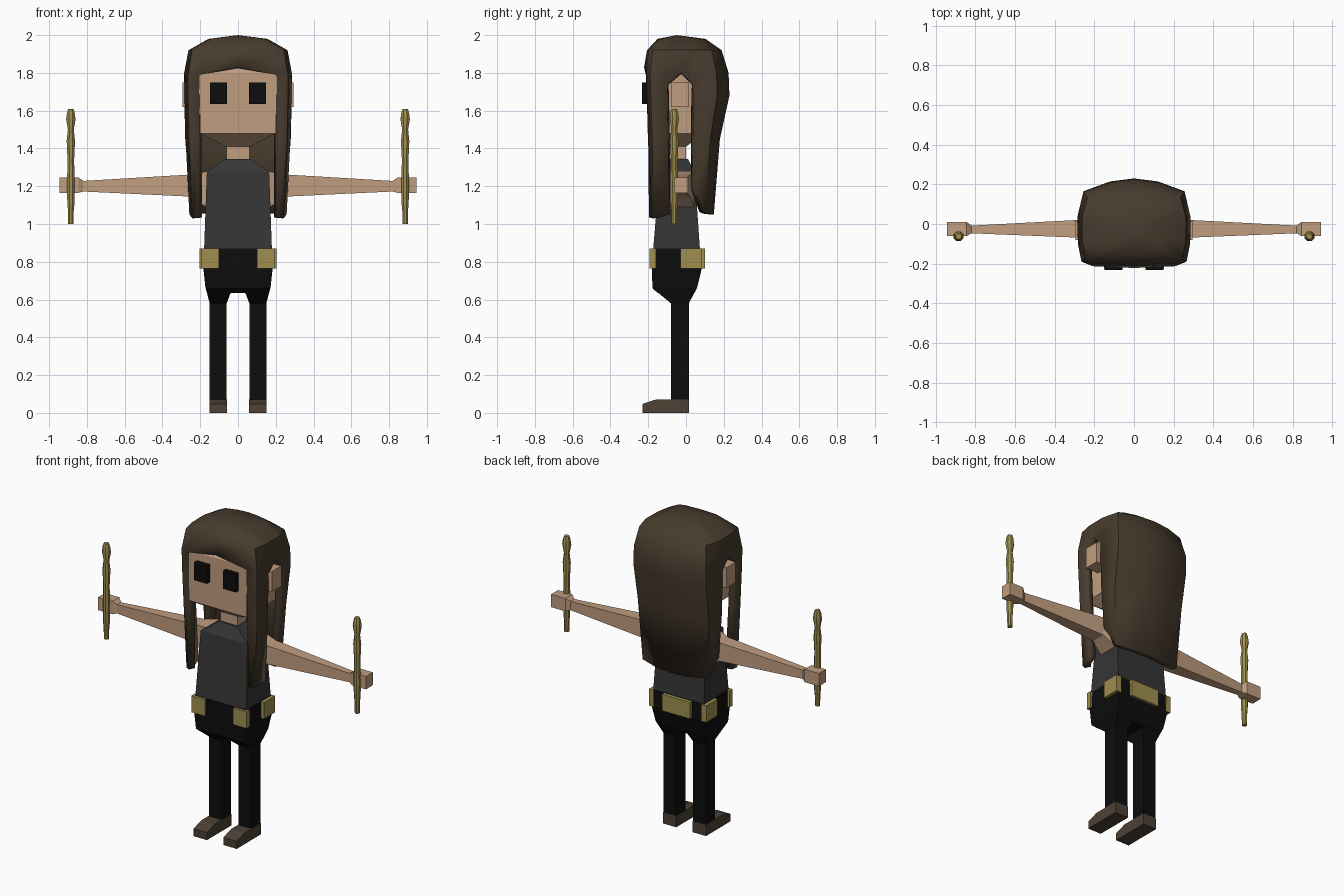
import bpy, bmesh, math

if "Cube" in bpy.data.objects:
    bpy.data.objects.remove(bpy.data.objects["Cube"])


def material(name, rgb):
    m = bpy.data.materials.new(name)
    m.diffuse_color = (*rgb, 1)
    m.use_nodes = True
    m.node_tree.nodes["Principled BSDF"].inputs["Base Color"].default_value = m.diffuse_color
    return m


SKIN = material("skin", (0.53, 0.34, 0.215))
HAIR = material("hair_brown", (0.064, 0.044, 0.027))
SHIRT = material("shirt_grey", (0.036, 0.036, 0.037))
BLACK = material("trouser_black", (0.004, 0.004, 0.004))
GOLD = material("gold", (0.35, 0.275, 0.08))
SHOE = material("shoe_brown", (0.075, 0.052, 0.034))


def finish(name, bm, mat, smooth=None):
    me = bpy.data.meshes.new(name)
    bm.to_mesh(me)
    bm.free()
    me.materials.append(mat)
    ob = bpy.data.objects.new(name, me)
    bpy.context.collection.objects.link(ob)
    if smooth:
        bpy.ops.object.select_all(action='DESELECT')
        ob.select_set(True)
        bpy.context.view_layer.objects.active = ob
        bpy.ops.object.shade_smooth_by_angle(angle=math.radians(smooth))
    return ob


def loft(name, rings, mat, smooth=None):
    """Skin a closed solid through equal-sized point rings."""
    bm = bmesh.new()
    vs = [[bm.verts.new(p) for p in r] for r in rings]
    n = len(vs[0])
    for a, b in zip(vs, vs[1:]):
        for i in range(n):
            j = (i + 1) % n
            bm.faces.new((a[i], a[j], b[j], b[i]))
    bm.faces.new(vs[0])
    bm.faces.new(vs[-1])
    bmesh.ops.recalc_face_normals(bm, faces=bm.faces[:])
    return finish(name, bm, mat, smooth)


def flat(z, x0, x1, y0, y1):
    return [(x0, y0, z), (x1, y0, z), (x1, y1, z), (x0, y1, z)]


def box(name, x0, x1, y0, y1, z0, z1, mat):
    return loft(name, [flat(z0, x0, x1, y0, y1), flat(z1, x0, x1, y0, y1)], mat)


def stack(name, levels, mat):
    """Levels are (z, half width, front y, back y)."""
    return loft(name, [flat(z, -w, w, a, b) for z, w, a, b in levels], mat)


def xs(s, a, b):
    return sorted((s * a, s * b))


# Head, neck, torso and hips
stack("head", [(1.41, 0.065, -0.1, 0.0), (1.48, 0.2, -0.203, 0.1),
               (1.8, 0.208, -0.203, 0.12), (1.86, 0.17, -0.17, 0.1)], SKIN)
stack("neck", [(1.32, 0.06, -0.09, 0.0), (1.43, 0.06, -0.09, 0.0)], SKIN)
stack("shirt", [(0.85, 0.18, -0.175, 0.075), (1.275, 0.165, -0.14, 0.045),
                (1.345, 0.065, -0.1, 0.01)], SHIRT)
stack("hips", [(0.635, 0.16, -0.15, 0.045), (0.66, 0.172, -0.178, 0.058),
               (0.77, 0.184, -0.18, 0.085), (0.87, 0.182, -0.178, 0.08)], BLACK)

# Sculpted rod profile: (height, radius)
ROD = [(1.0, 0.015), (1.08, 0.017), (1.1, 0.02), (1.2, 0.022), (1.34, 0.019),
       (1.44, 0.024), (1.5, 0.017), (1.555, 0.027), (1.59, 0.022), (1.61, 0.015)]

for side, s in (("right", 1), ("left", -1)):
    # Face
    box(side + "_eye", *xs(s, 0.057, 0.147), -0.232, -0.195, 1.635, 1.75, BLACK)
    box(side + "_ear", *xs(s, 0.19, 0.295), -0.08, 0.015, 1.62, 1.75, SKIN)

    # Arm with shoulder and hand
    arm = [(0.155, -0.1, 0.045, 1.08, 1.28), (0.25, -0.07, 0.022, 1.145, 1.262),
           (0.82, -0.047, -0.008, 1.172, 1.228), (0.845, -0.06, 0.01, 1.165, 1.247),
           (0.945, -0.06, 0.01, 1.165, 1.247)]
    loft(side + "_arm", [[(s * x, a, c), (s * x, b, c), (s * x, b, d), (s * x, a, d)]
                         for x, a, b, c, d in arm], SKIN)

    # Gold rod held in the hand
    loft(side + "_rod", [[(s * 0.885 + r * math.cos(t), -0.062 + r * math.sin(t), z)
                          for t in [math.pi * (k + 0.5) / 4 for k in range(8)]]
                         for z, r in ROD], GOLD, 40)

    # Leg tapering out of the hips, and shoe with a sloped toe
    loft(side + "_leg", [flat(0.06, *xs(s, 0.06, 0.15), -0.08, 0.015),
                         flat(0.58, *xs(s, 0.06, 0.15), -0.08, 0.015),
                         flat(0.66, *xs(s, 0.03, 0.171), -0.177, 0.057)], BLACK)
    side_profile = [(-0.23, 0), (0.016, 0), (0.016, 0.072), (-0.155, 0.072), (-0.23, 0.048)]
    loft(side + "_shoe", [[(s * x, y, z) for y, z in side_profile]
                          for x in (0.058, 0.152)], SHOE)

    # Belt pouches
    box(side + "_front_pouch", *xs(s, 0.1, 0.195), -0.192, -0.158, 0.765, 0.87, GOLD)
    box(side + "_side_pouch", *xs(s, 0.17, 0.203), -0.03, 0.085, 0.765, 0.87, GOLD)
box("back_pouch", -0.1, 0.1, 0.065, 0.1, 0.765, 0.87, GOLD)

# Hair: half outline from front centre round to back centre
HALF = [(0, -0.222), (0.208, -0.213), (0.265, -0.19), (0.283, -0.1), (0.285, -0.025),
        (0.285, 0.04), (0.255, 0.165), (0.12, 0.215), (0, 0.23)]
# Rows: heights (one or per column), width scale, front scale, back scale
ROWS = [
    (1.98, 0.55, 0.68, 0.45),
    (1.92, 0.92, 0.93, 0.82),
    ([1.83, 1.79, 1.79, 1.74, 1.8, 1.74, 1.8, 1.8, 1.8], 1.0, 1.0, 0.98),
    (1.68, 1.0, 0.98, 1.0),
    (1.45, 0.98, 0.94, 0.78),
    ([1.04, 1.035, 1.03, 1.05, 1.1, 1.18, 1.06, 1.05, 1.05], 0.91, 0.92, 0.64),
]
COLS = list(range(9)) + list(range(7, 0, -1))
N = len(COLS)


def hair_point(row, k):
    z, sx, sf, sb = ROWS[row]
    c = COLS[k]
    x, y = HALF[c]
    if not (c == 1 and row > 2):     # inner strand edge hangs straight
        x *= sx
    y *= sf if y < 0 else sb
    if c == 5 and row > 2:
        y = 0.038
    return (x if k < 9 else -x, y, z[c] if isinstance(z, list) else z)


bm = bmesh.new()
grid = [[bm.verts.new(hair_point(r, k)) for k in range(N)] for r in range(len(ROWS))]
crown = bm.verts.new((0, -0.05, 2.0))
for k in range(N):
    j = (k + 1) % N
    bm.faces.new((grid[0][k], grid[0][j], crown))
    pair = {COLS[k], COLS[j]}
    for r in range(len(ROWS) - 1):
        # face and ear openings stay empty below the fringe
        if r >= 2 and pair in ({0, 1}, {3, 4}, {4, 5}):
            continue
        bm.faces.new((grid[r + 1][k], grid[r + 1][j], grid[r][j], grid[r][k]))
bmesh.ops.delete(bm, geom=[v for v in bm.verts if not v.link_faces], context='VERTS')
hair = finish("hair", bm, HAIR, 50)
shell = hair.modifiers.new("thickness", 'SOLIDIFY')
shell.thickness = 0.04
shell.offset = -1
